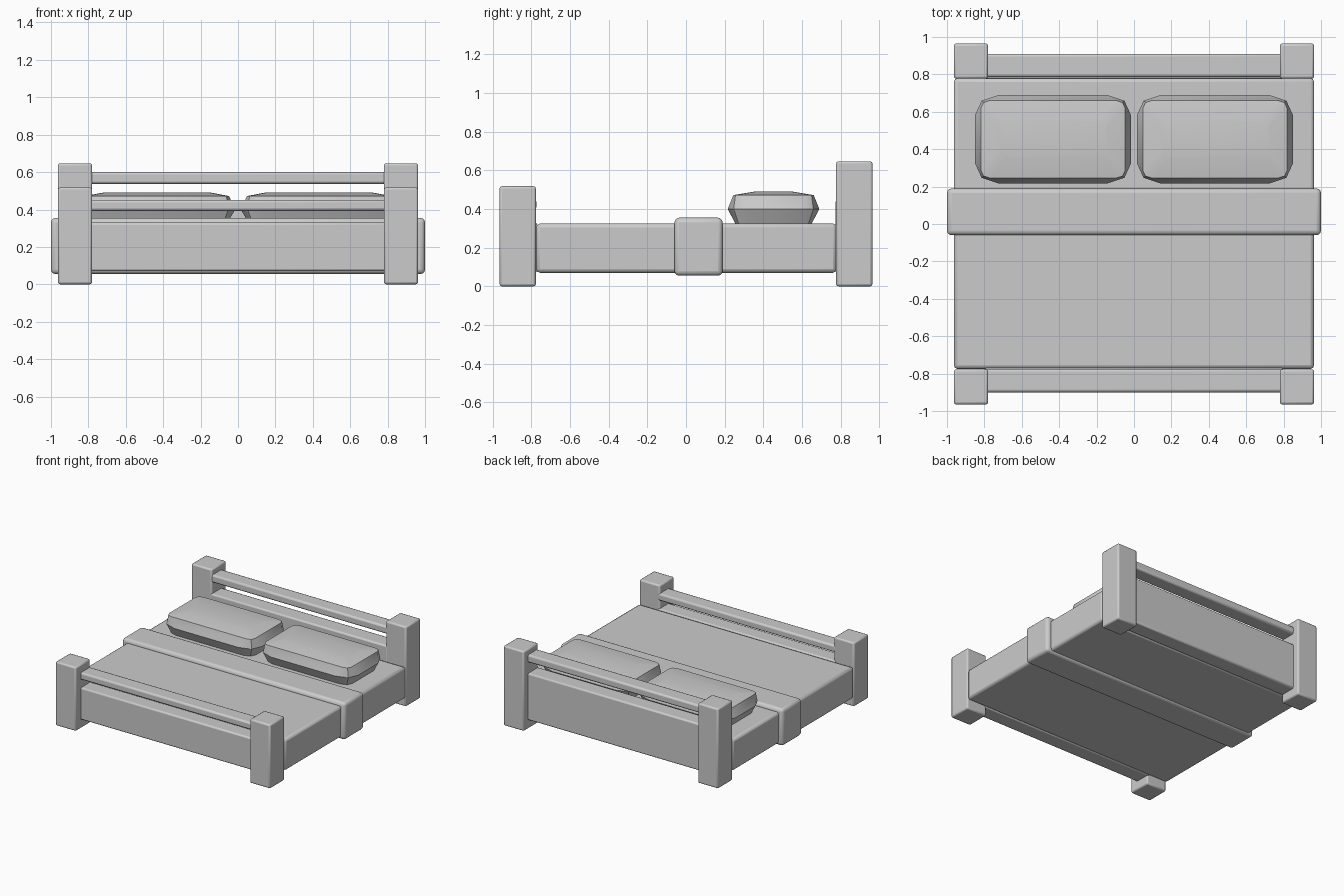
import bpy, bmesh

if "Cube" in bpy.data.objects:
    bpy.data.objects.remove(bpy.data.objects["Cube"])


def box(name, x, y, z, bevel=0.015, segments=2):
    """Rounded box from (min, max) ranges on each axis."""
    bpy.ops.mesh.primitive_cube_add(
        size=1, location=[(r[0] + r[1]) / 2 for r in (x, y, z)])
    ob = bpy.context.object
    ob.name = name
    ob.scale = [r[1] - r[0] for r in (x, y, z)]
    bpy.ops.object.transform_apply(location=False, rotation=False, scale=True)
    mod = ob.modifiers.new("Bevel", 'BEVEL')
    mod.width = bevel
    mod.segments = segments
    bpy.ops.object.shade_smooth_by_angle()
    return ob


def outline(hx, hy, cx, cy, z):
    """Rectangle with two-step cut corners."""
    quarter = [(hx, hy - cy), (hx - cx * 0.28, hy - cy * 0.28), (hx - cx, hy)]
    pts = []
    for sx, sy in ((1, 1), (-1, 1), (-1, -1), (1, -1)):
        corner = [(sx * px, sy * py, z) for px, py in quarter]
        pts += corner if sx * sy > 0 else corner[::-1]
    return pts


def pillow(name, x, y):
    """Faceted cushion lofted through stacked outlines."""
    rings = [outline(0.365, 0.19, 0.06, 0.05, 0.31),
             outline(0.418, 0.237, 0.13, 0.11, 0.40),
             outline(0.385, 0.208, 0.05, 0.04, 0.472),
             outline(0.29, 0.10, 0.04, 0.03, 0.49)]
    bm = bmesh.new()
    loops = [[bm.verts.new(p) for p in r] for r in rings]
    for a, b in zip(loops, loops[1:]):
        for i in range(len(a)):
            j = (i + 1) % len(a)
            bm.faces.new((a[i], a[j], b[j], b[i]))
    bm.faces.new(loops[0][::-1])
    bm.faces.new(loops[-1])
    mesh = bpy.data.meshes.new(name)
    bm.to_mesh(mesh)
    bm.free()
    ob = bpy.data.objects.new(name, mesh)
    ob.location = (x, y, 0)
    bpy.context.collection.objects.link(ob)
    bpy.ops.object.select_all(action='DESELECT')
    ob.select_set(True)
    bpy.context.view_layer.objects.active = ob
    bpy.ops.object.shade_smooth_by_angle()


# Mattress and folded blanket band
box("mattress", (-0.963, 0.963), (-0.775, 0.78), (0.07, 0.325), 0.02)
box("blanket_band", (-1.0, 1.0), (-0.06, 0.19), (0.055, 0.355), 0.025, 3)

# Corner posts and pillows, left and right
for side, s in (("left", -1), ("right", 1)):
    xr = tuple(sorted((s * 0.78, s * 0.963)))
    box("front_post_" + side, xr, (-0.965, -0.777), (0.0, 0.518), 0.012)
    box("back_post_" + side, xr, (0.777, 0.965), (0.0, 0.647), 0.012)
    pillow("pillow_" + side, s * 0.433, 0.453)

# Footboard and headboard: panel below, rail above
span = (-0.80, 0.80)
box("foot_panel", span, (-0.90, -0.77), (0.07, 0.33), 0.012)
box("foot_rail", span, (-0.90, -0.775), (0.393, 0.452), 0.014)
box("head_panel", span, (0.775, 0.91), (0.07, 0.45), 0.012)
box("head_rail", span, (0.785, 0.91), (0.537, 0.60), 0.014)
